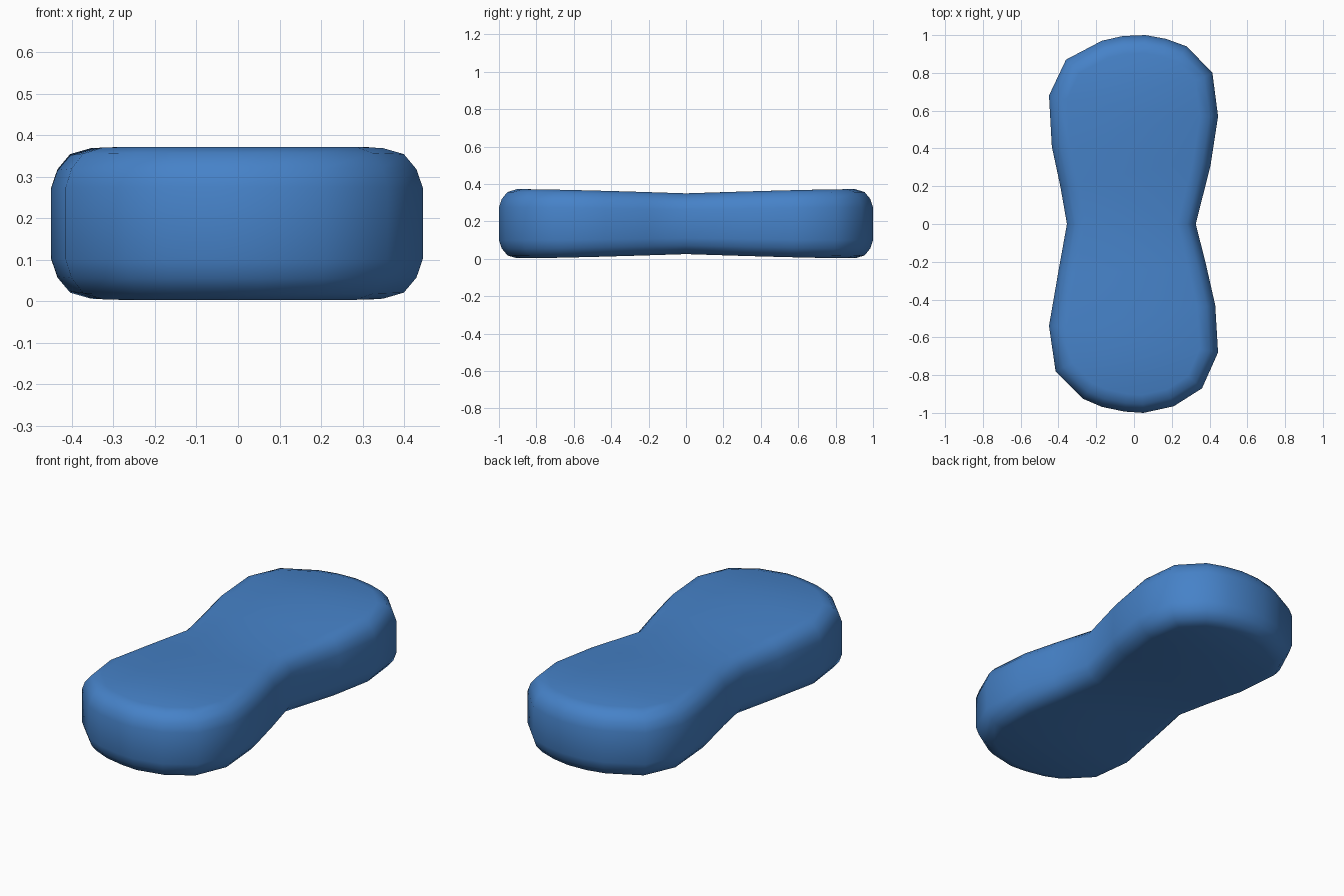
import bpy, bmesh
from mathutils import Vector

if "Cube" in bpy.data.objects:
    bpy.data.objects.remove(bpy.data.objects["Cube"])

# Waisted outline seen from above: left and right chains, back to front
left = [(-.06, .995), (-.17, .97), (-.36, .87), (-.45, .68), (-.435, .41), (-.39, .2),
        (-.355, 0), (-.40, -.25), (-.45, -.54), (-.415, -.78), (-.27, -.925),
        (-.17, -.968), (-.05, -.993)]
right = [(.06, 1.0), (.17, .98), (.28, .94), (.415, .80), (.445, .57), (.405, .31),
         (.327, 0), (.38, -.21), (.43, -.43), (.445, -.68), (.36, -.87), (.21, -.965),
         (.05, -1.0)]
outline = [Vector(p) for p in left + right[::-1]]
n = len(outline)

# Rounded edge profile: inward offset and height
profile = [(.095, .003), (.045, .018), (.015, .055), (0, .1),
           (0, .275), (.015, .32), (.045, .357), (.095, .372)]
MID = .1875


def inset(i, d):
    a, b, c = outline[i - 1], outline[i], outline[(i + 1) % n]
    e1, e2 = (b - a).normalized(), (c - b).normalized()
    n1, n2 = Vector((-e1.y, e1.x)), Vector((-e2.y, e2.x))
    m = (n1 + n2).normalized()
    return b + m * (d / max(m.dot(n1), .5))


def thickness(y):
    # slab is slightly thinner at the waist
    return 1 - .12 * max(0, 1 - abs(y) / .85) ** 1.3


bm = bmesh.new()
rings = []
for d, z in profile:
    ring = []
    for i in range(n):
        p = inset(i, d)
        ring.append(bm.verts.new((p.x, p.y, MID + (z - MID) * thickness(p.y))))
    rings.append(ring)

# Side walls
for lo, hi in zip(rings, rings[1:]):
    for i in range(n):
        j = (i + 1) % n
        bm.faces.new((lo[i], lo[j], hi[j], hi[i]))

# Top and bottom, as strips across the width
for ring in (rings[0], rings[-1]):
    for i in range(n // 2 - 1):
        bm.faces.new((ring[i], ring[i + 1], ring[n - 2 - i], ring[n - 1 - i]))
bmesh.ops.recalc_face_normals(bm, faces=bm.faces)
for f in bm.faces:
    f.smooth = True

mesh = bpy.data.meshes.new("waisted_slab")
bm.to_mesh(mesh)
bm.free()
mat = bpy.data.materials.new("blue")
mat.diffuse_color = (.061, .223, .578, 1)
mat.use_nodes = True
mat.node_tree.nodes["Principled BSDF"].inputs["Base Color"].default_value = mat.diffuse_color
mesh.materials.append(mat)
slab = bpy.data.objects.new("waisted_slab", mesh)
bpy.context.collection.objects.link(slab)
